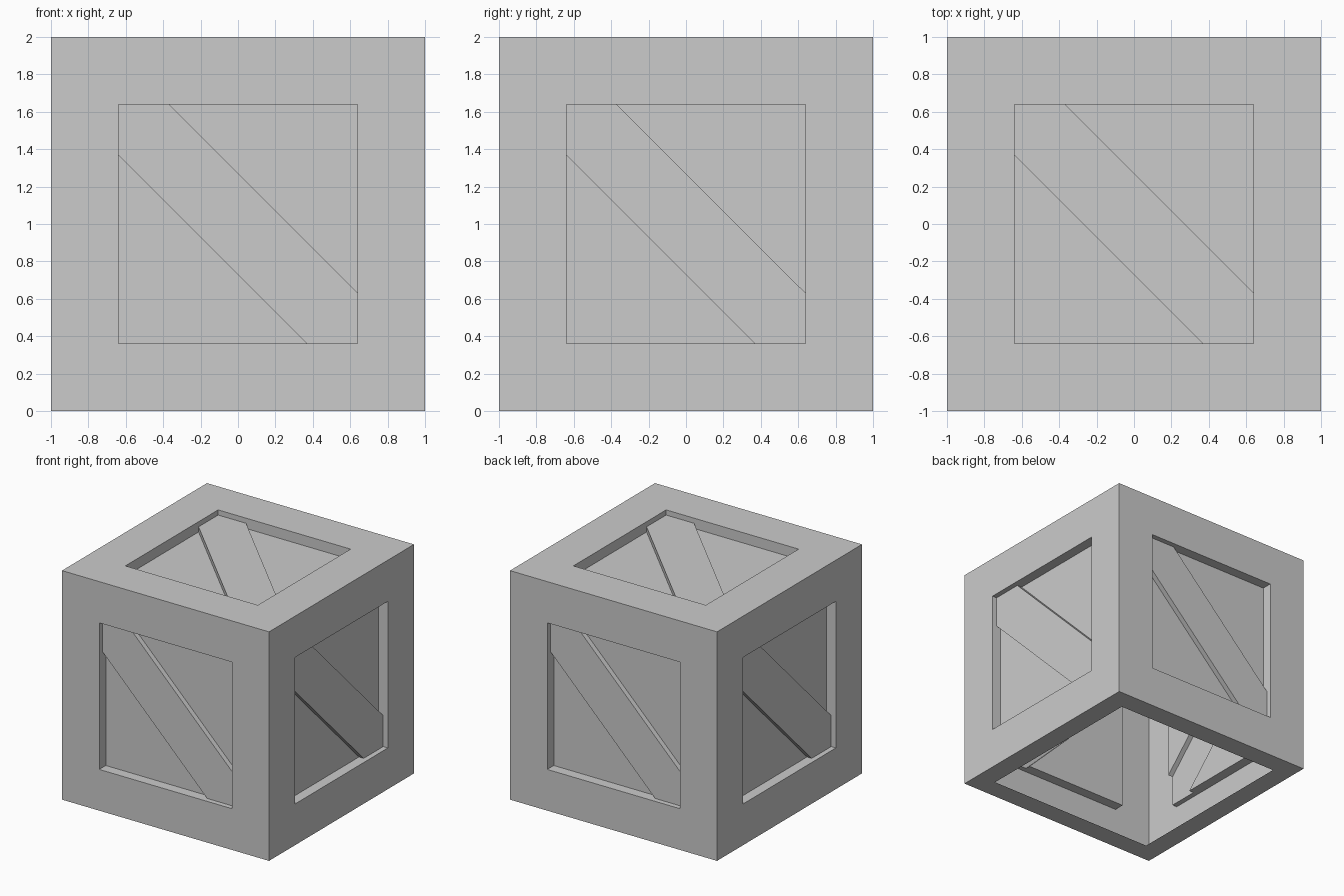
import bpy, bmesh
from math import radians
from mathutils import Matrix, Vector

if "Cube" in bpy.data.objects:
    bpy.data.objects.remove(bpy.data.objects["Cube"])

H, K = 0.64, 0.37               # window half-size, where the brace meets the window
BRACE_D, PANEL_D = 0.045, 0.09  # recess depths
HATCH = 0.82                    # half-size of the open bottom

rot = lambda angle, axis: Matrix.Translation((0, 0, 1)) @ Matrix.Rotation(radians(angle), 4, axis)
sides = [rot(a, 'Z') for a in (0, 90, 180, 270)] + [rot(-90, 'X')]
bottom = rot(90, 'X')


def add_face(bm, m, pts):
    """Points are (across, up, depth below the outer cube face)."""
    bm.faces.new([bm.verts.new(m @ Vector((u, d - 1, v))) for u, v, d in pts])


def add_rails(bm, m, h):
    """Square ring of four mitred rails."""
    sq = [(-1, -1), (1, -1), (1, 1), (-1, 1)]
    for (a, b), (c, d) in zip(sq, sq[1:] + sq[:1]):
        add_face(bm, m, [(a, b, 0), (c, d, 0), (c * h, d * h, 0), (a * h, b * h, 0)])


def add_recess(bm, m, poly, depth):
    """Sunken floor with walls up to the frame, or up to the brace on the diagonal."""
    add_face(bm, m, [(u, v, depth) for u, v in poly])
    for p, q in zip(poly, poly[1:] + poly[:1]):
        start = 0 if p[0] == q[0] or p[1] == q[1] else BRACE_D
        if start < depth:
            add_face(bm, m, [(*q, depth), (*p, depth), (*p, start), (*q, start)])


def finish(bm, name):
    bmesh.ops.remove_doubles(bm, verts=bm.verts, dist=1e-4)
    mesh = bpy.data.meshes.new(name)
    bm.to_mesh(mesh)
    bm.free()
    bpy.context.collection.objects.link(bpy.data.objects.new(name, mesh))


lower = [(-H, -H), (K, -H), (-H, K)]
upper = [(H, -K), (H, H), (-K, H)]
strip = [(K, -H), (H, -H), (H, -K), (-K, H), (-H, H), (-H, K)]

# Outer frame, with a thin rim around the open bottom
bm = bmesh.new()
for m in sides:
    add_rails(bm, m, H)
add_rails(bm, bottom, HATCH)
finish(bm, "crate_frame")

# Recessed triangular panels
bm = bmesh.new()
for m in sides:
    add_recess(bm, m, lower, PANEL_D)
    add_recess(bm, m, upper, PANEL_D)
finish(bm, "recessed_panels")

# Diagonal braces
bm = bmesh.new()
for m in sides:
    add_recess(bm, m, strip, BRACE_D)
finish(bm, "diagonal_braces")
